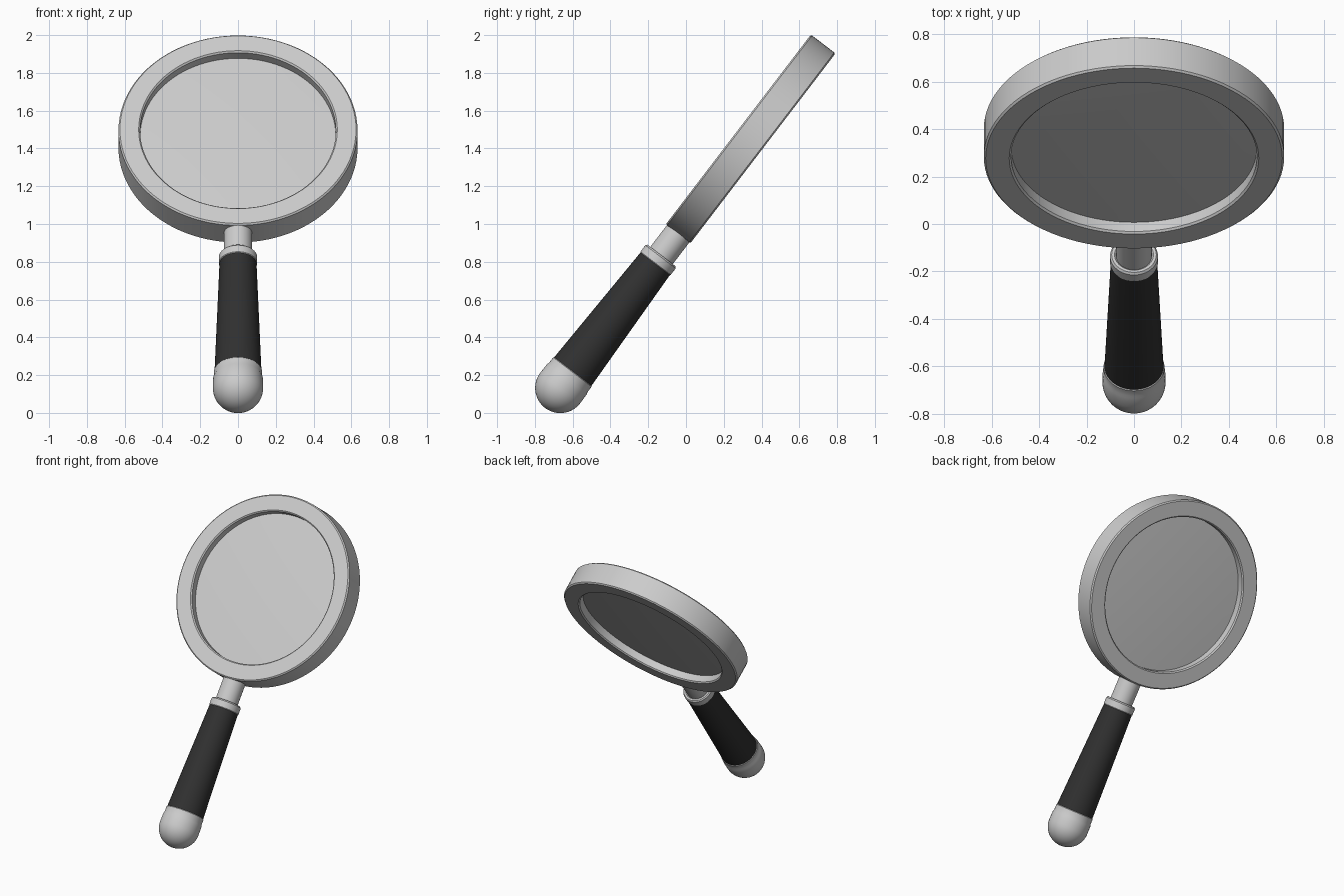
import bpy, bmesh, math
from mathutils import Matrix, Vector

if "Cube" in bpy.data.objects:
    bpy.data.objects.remove(bpy.data.objects["Cube"])

TILT = math.radians(37.4)              # lean of the whole tool away from vertical
CENTRE = Vector((0, 0.342, 1.45))      # middle of the lens
ALONG = Matrix.Translation(CENTRE) @ Matrix.Rotation(-TILT, 4, 'X')               # handle axis
FACING = Matrix.Translation(CENTRE) @ Matrix.Rotation(math.pi / 2 - TILT, 4, 'X')  # lens axis


def lathe(name, profile, frame, steps=96, closed=False, material=None):
    """Spin (radius, height) points around local z, then place with frame."""
    bm = bmesh.new()
    verts = [bm.verts.new((r, 0, h)) for r, h in profile]
    edges = [bm.edges.new(pair) for pair in zip(verts, verts[1:])]
    if closed:
        edges.append(bm.edges.new((verts[-1], verts[0])))
    bmesh.ops.spin(bm, geom=verts + edges, axis=(0, 0, 1), cent=(0, 0, 0),
                   angle=2 * math.pi, steps=steps, use_duplicate=False)
    bmesh.ops.remove_doubles(bm, verts=bm.verts, dist=1e-5)
    bmesh.ops.recalc_face_normals(bm, faces=bm.faces)
    mesh = bpy.data.meshes.new(name)
    bm.to_mesh(mesh)
    bm.free()
    obj = bpy.data.objects.new(name, mesh)
    bpy.context.collection.objects.link(obj)
    obj.matrix_world = frame
    if material:
        mesh.materials.append(material)
    bpy.ops.object.select_all(action='DESELECT')
    obj.select_set(True)
    bpy.context.view_layer.objects.active = obj
    bpy.ops.object.shade_smooth_by_angle(angle=math.radians(35))
    return obj


black = bpy.data.materials.new("black_grip")
black.diffuse_color = (0.03, 0.03, 0.03, 1)
black.use_nodes = True
black.node_tree.nodes["Principled BSDF"].inputs["Base Color"].default_value = black.diffuse_color

# Lens frame: thick ring with lightly softened edges
R, r, h, b = 0.633, 0.518, 0.082, 0.008
lathe("lens_frame", [(R, -h + b), (R, h - b), (R - b, h), (r + b, h), (r, h - b),
                     (r, -h + b), (r + b, -h), (R - b, -h)], FACING, closed=True)

# Lens: shallow dome on both faces
dome = [(0.53 * i / 8, 0.025 + 0.012 * (1 - (i / 8) ** 2)) for i in range(9)]
lathe("lens", dome + [(x, -z) for x, z in reversed(dome)], FACING)

# Neck between frame and handle
lathe("neck", [(0, -0.84), (0.075, -0.84), (0.075, -0.6), (0, -0.6)], ALONG, 48)

# Collar at the top of the grip
lathe("collar", [(0, -0.835), (0.096, -0.835), (0.101, -0.828), (0.101, -0.785),
                 (0.094, -0.776), (0.082, -0.776), (0.074, -0.784), (0, -0.784)], ALONG, 64)

# Tapered black grip
lathe("grip", [(0, -1.57), (0.125, -1.57), (0.098, -0.83), (0, -0.83)],
      ALONG, 64, material=black)

# Rounded end cap with a slim rim
cap = [(0.133 * math.sin(a), -1.659 - 0.133 * math.cos(a))
       for a in (math.pi / 2 * i / 16 for i in range(17))]
lathe("end_cap", cap + [(0.132, -1.60), (0.128, -1.59), (0.128, -1.553),
                        (0.124, -1.549), (0, -1.549)], ALONG, 64)
